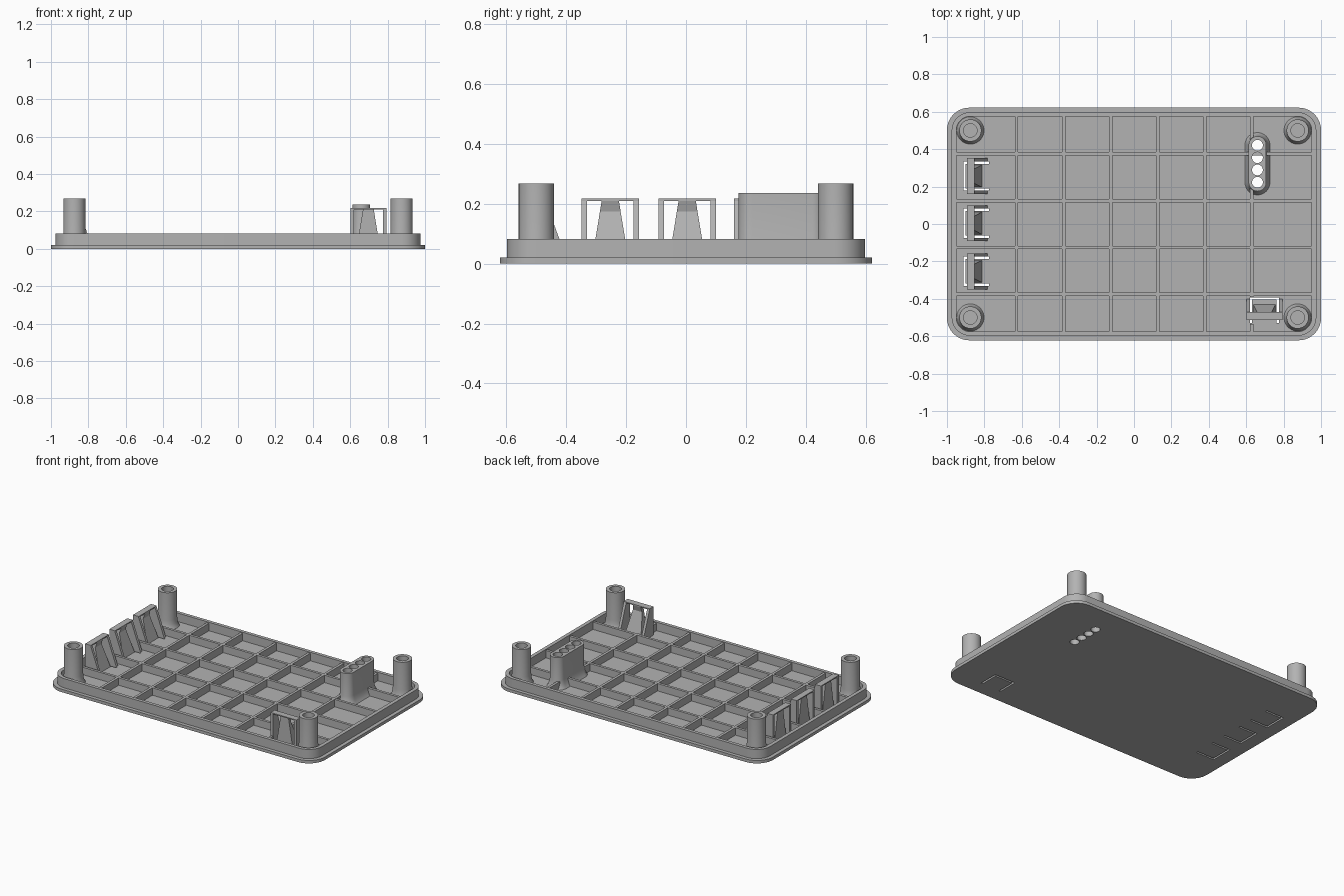
import bpy, bmesh
from math import pi, cos, sin
from mathutils import Matrix

if "Cube" in bpy.data.objects:
    bpy.data.objects.remove(bpy.data.objects["Cube"])

grey = bpy.data.materials.new("grey plastic")
grey.use_nodes = True
colour = (0.45, 0.45, 0.45, 1)
grey.diffuse_color = colour
grey.node_tree.nodes["Principled BSDF"].inputs["Base Color"].default_value = colour

FLOOR, RIB_TOP = 0.025, 0.075


def finish(name, bm, matrix=Matrix()):
    bmesh.ops.recalc_face_normals(bm, faces=bm.faces)
    mesh = bpy.data.meshes.new(name)
    bm.to_mesh(mesh)
    bm.free()
    mesh.transform(matrix)
    mesh.materials.append(grey)
    ob = bpy.data.objects.new(name, mesh)
    bpy.context.collection.objects.link(ob)
    return ob


def outline(hx, hy, r, steps=10):
    """Rounded rectangle; a circle when hx = hy = r."""
    pts = []
    for i, (sx, sy) in enumerate(((1, 1), (-1, 1), (-1, -1), (1, -1))):
        for k in range(steps + 1):
            a = (i + k / steps) * pi / 2
            pts.append((sx * (hx - r) + r * cos(a), sy * (hy - r) + r * sin(a)))
    return pts


def loft(name, rings, x=0, y=0):
    """Stack rounded outlines (hx, hy, r, z) and cap both ends."""
    bm = bmesh.new()
    loops = [[bm.verts.new((px + x, py + y, z)) for px, py in outline(hx, hy, r)]
             for hx, hy, r, z in rings]
    n = len(loops[0])
    for a, b in zip(loops, loops[1:]):
        for i in range(n):
            j = (i + 1) % n
            bm.faces.new((a[i], a[j], b[j], b[i]))
    bm.faces.new(loops[0])
    bm.faces.new(loops[-1])
    bmesh.ops.remove_doubles(bm, verts=bm.verts, dist=0.0001)
    return finish(name, bm)


def box(name, x0, x1, y0, y1, z0, z1, matrix=Matrix()):
    bm = bmesh.new()
    bmesh.ops.create_cube(bm, size=1)
    for v in bm.verts:
        v.co = ((x0, x1)[v.co.x > 0], (y0, y1)[v.co.y > 0], (z0, z1)[v.co.z > 0])
    return finish(name, bm, matrix)


def prism(name, profile, left, right, matrix):
    """Side profile (u, z) drawn out between widths left(z) and right(z)."""
    bm = bmesh.new()
    a = [bm.verts.new((u, left(z), z)) for u, z in profile]
    b = [bm.verts.new((u, right(z), z)) for u, z in profile]
    bm.faces.new(a)
    bm.faces.new(b)
    for i in range(len(a)):
        j = (i + 1) % len(a)
        bm.faces.new((a[i], a[j], b[j], b[i]))
    return finish(name, bm, matrix)


def cut(ob, cutters):
    for c in cutters:
        m = ob.modifiers.new("cut", 'BOOLEAN')
        m.operation, m.solver, m.object = 'DIFFERENCE', 'EXACT', c
        bpy.context.view_layer.objects.active = ob
        bpy.ops.object.modifier_apply(modifier=m.name)


def smooth(ob):
    bpy.ops.object.select_all(action='DESELECT')
    ob.select_set(True)
    bpy.context.view_layer.objects.active = ob
    bpy.ops.object.shade_smooth_by_angle(angle=0.5)


# Base plate with a stepped lip and a hollow top
base = loft("base_plate", [
    (1, 0.622, 0.12, 0), (1, 0.622, 0.12, 0.02), (0.975, 0.598, 0.1, 0.02),
    (0.975, 0.598, 0.1, 0.082), (0.95, 0.575, 0.075, 0.082), (0.95, 0.575, 0.075, FLOOR)])

# Stiffening ribs; the last long one breaks around a clip and meets the pin block
for k in range(5):
    x = -0.628 + 0.2515 * k
    box("cross_rib", x - 0.009, x + 0.009, -0.58, 0.58, 0.015, RIB_TOP)
for k in range(4):
    y = -0.376 + 0.2505 * k
    box("long_rib", -0.955, 0.955, y - 0.009, y + 0.009, 0.015, RIB_TOP - 0.0005)
pin_rib = box("pin_rib", 0.621, 0.639, -0.39, 0.58, 0.015, RIB_TOP)
box("short_rib", 0.621, 0.639, -0.58, -0.535, 0.015, RIB_TOP)

# Screw posts with flared feet and blind holes
for sx in (-1, 1):
    for sy in (-1, 1):
        sections = [(0.076, 0.02), (0.067, 0.035), (0.062, 0.055), (0.059, 0.082),
                    (0.059, 0.268), (0.036, 0.268), (0.036, 0.04)]
        smooth(loft("screw_post", [(r, r, r, z) for r, z in sections],
                    0.875 * sx, 0.5 * sy))

# Pin block with four through holes
PX, PY = 0.66, 0.322
block = loft("pin_block", [(r, r + 0.1, r, z) for r, z in
                           ((0.07, 0.02), (0.06, 0.035), (0.053, 0.055),
                            (0.047, 0.082), (0.047, 0.236))], PX, PY)
pins = [loft("pin_cutter", [(0.029, 0.029, 0.029, z) for z in (-0.1, 0.4)],
             PX, PY + (k - 1.5) * 0.066) for k in range(4)]
cut(block, pins)
cut(pin_rib, pins)
cut(base, pins)

# Flexible button clips: sprung tongue, pusher and bridge over it
turn = Matrix.Rotation(pi / 2, 4, 'Z')
places = [(Matrix.Translation((-0.912, y, 0)), 0) for y in (-0.253, 0.004, 0.256)]
places.append((Matrix.Translation((0.697, -0.53, 0)) @ turn, 0.125))
slots = []
for place, slot in places:
    slots.append(box("slot_cutter", slot, slot + 0.012, -0.078, 0.078, -0.1, 0.1, place))
    for s in (-1, 1):
        a, b = sorted((s * 0.066, s * 0.078))
        slots.append(box("slot_cutter", 0.001, 0.136, a, b, -0.1, 0.1, place))
        prism("clip_side", [(0.018, 0.02), (0.13, 0.02), (0.06, 0.21), (0.06, 0.217),
                            (0.018, 0.217)],
              lambda z: s * 0.078, lambda z: s * 0.096, place)
    box("clip_bridge", 0.018, 0.06, -0.078, 0.078, 0.21, 0.217, place)
    prism("clip_pusher", [(0.03, 0.02), (0.1, 0.02), (0.05, 0.175), (0.06, 0.21),
                          (0.03, 0.21)],
          lambda z: 0.06 - (z - 0.02) * 0.165, lambda z: (z - 0.02) * 0.165 - 0.06, place)
cut(base, slots)

smooth(base)
smooth(block)
for cutter in pins + slots:
    bpy.data.objects.remove(cutter)
